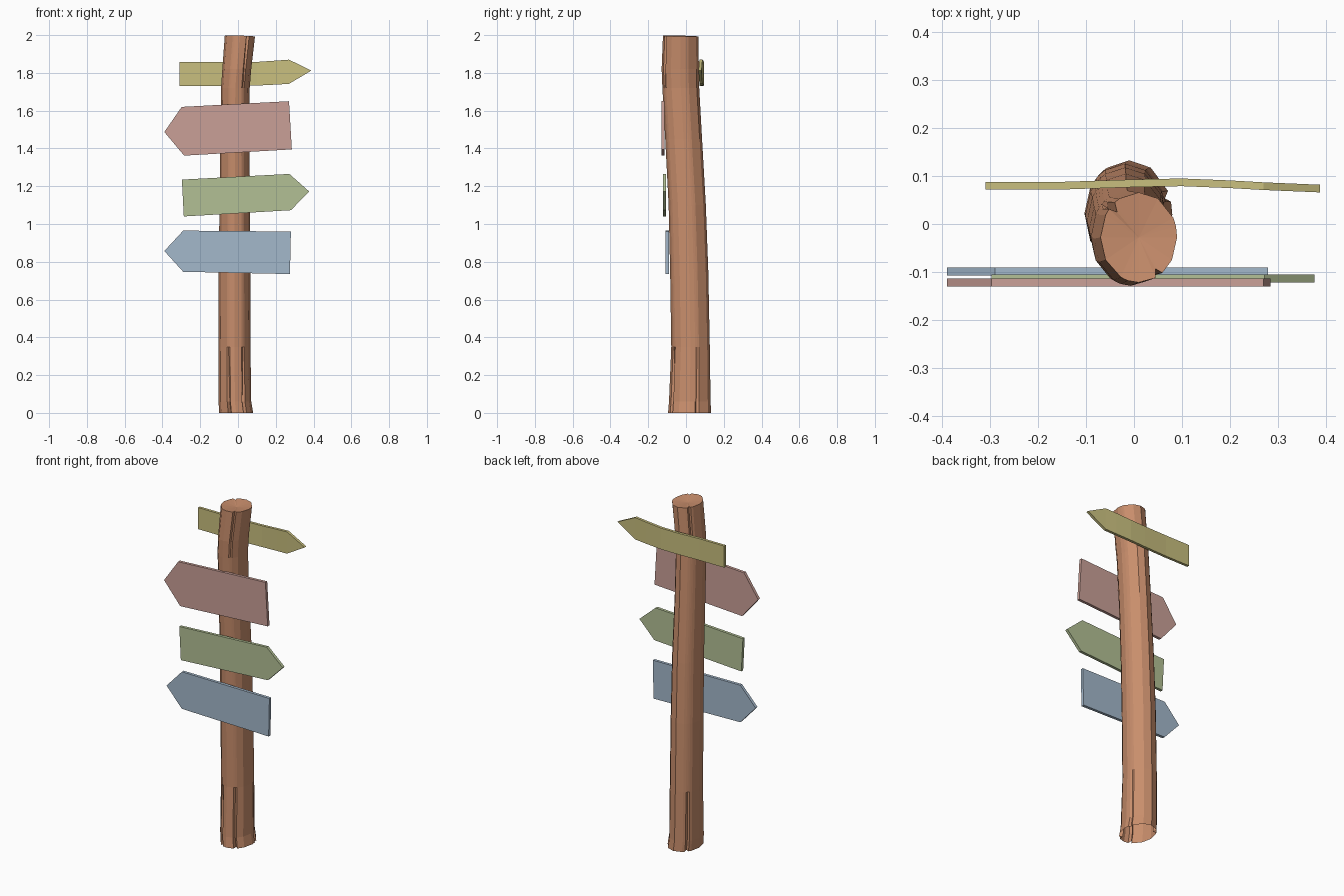
import bpy, bmesh
from math import cos, sin, radians

if "Cube" in bpy.data.objects:
    bpy.data.objects.remove(bpy.data.objects["Cube"])


def finish(bm, name, color):
    bmesh.ops.recalc_face_normals(bm, faces=bm.faces)
    me = bpy.data.meshes.new(name)
    bm.to_mesh(me)
    bm.free()
    ob = bpy.data.objects.new(name, me)
    bpy.context.collection.objects.link(ob)
    mat = bpy.data.materials.new(name + "_paint")
    mat.diffuse_color = (*color, 1)
    mat.use_nodes = True
    mat.node_tree.nodes["Principled BSDF"].inputs["Base Color"].default_value = mat.diffuse_color
    me.materials.append(mat)
    return ob


# Leaning post: rings of (z, x min, x max, y min, y max)
rings = [(0, -.10, .08, -.095, .133), (.06, -.103, .07, -.09, .13),
         (.35, -.103, .066, -.078, .126), (.75, -.102, .065, -.084, .118),
         (1.1, -.098, .064, -.092, .105), (1.45, -.094, .06, -.11, .085),
         (1.72, -.09, .062, -.125, .07), (1.82, -.083, .07, -.129, .068),
         (2.0, -.07, .09, -.122, .066)]
# Splits in the wood: angle -> (depth at bottom, depth at top)
splits = {248: (.22, 0), 302: (.2, .18), 135: (.2, .2), 20: (.12, 0)}
angles = [a for a in range(0, 360, 30) if all(abs(a - s) > 11 for s in splits)]
for s in splits:
    angles += [s - 6, s, s + 6]
angles.sort()

bm = bmesh.new()
loops = []
for i, (z, x0, x1, y0, y1) in enumerate(rings):
    cx, cy, rx, ry = (x0 + x1) / 2, (y0 + y1) / 2, (x1 - x0) / 2, (y1 - y0) / 2
    loop = []
    for a in angles:
        low, high = splits.get(a, (0, 0))
        k = 1 - (low if i == 0 else low * .8 if i == 1 else high if i == 8 else high * .4 if i == 7 else 0)
        c, s = cos(radians(a)), sin(radians(a))
        tilt = -.005 * (1 + .5 * c + .5 * s) if i == 8 else 0
        loop.append(bm.verts.new((cx + rx * k * c, cy + ry * k * s, z + tilt)))
    loops.append(loop)
n = len(angles)
for lo, hi in zip(loops, loops[1:]):
    for j in range(n):
        bm.faces.new((lo[j], lo[(j + 1) % n], hi[(j + 1) % n], hi[j]))
# Cut top of the post; the bottom stays open
mid = bm.verts.new((.01, -.028, 1.985))
for j in range(n):
    bm.faces.new((loops[-1][j], loops[-1][(j + 1) % n], mid))
finish(bm, "post", (.58, .27, .15))


# Arrow board from columns of (upper x, upper z, lower x, lower z, front y), ending in a tip (x, z, y)
def board(name, columns, tip, thickness, color):
    bm = bmesh.new()
    sides = []
    for d in (0, thickness):
        top = [bm.verts.new((c[0], c[4] + d, c[1])) for c in columns]
        low = [bm.verts.new((c[2], c[4] + d, c[3])) for c in columns]
        point = bm.verts.new((tip[0], tip[2] + d, tip[1]))
        for j in range(len(columns) - 1):
            bm.faces.new((top[j], low[j], low[j + 1], top[j + 1]))
        bm.faces.new((top[-1], low[-1], point))
        sides.append(top + [point] + low[::-1])
    f, b = sides
    for j in range(len(f)):
        k = (j + 1) % len(f)
        bm.faces.new((f[j], f[k], b[k], b[j]))
    return finish(bm, name, color)


# Three flat boards on the front
board("lower_sign", [(.28, .96, .275, .735, -.108), (-.29, .965, -.29, .747, -.108)],
      (-.39, .857, -.108), .017, (.37, .48, .60))
board("middle_sign", [(-.297, 1.235, -.287, 1.04, -.122), (.272, 1.265, .28, 1.073, -.122)],
      (.377, 1.172, -.122), .017, (.45, .53, .30))
board("upper_sign", [(.27, 1.65, .285, 1.395, -.131), (-.298, 1.62, -.285, 1.362, -.131)],
      (-.39, 1.487, -.131), .017, (.59, .35, .31))

# Narrow warped board on the back
board("top_sign", [(-.31, 1.858, -.31, 1.731, .072), (-.15, 1.858, -.15, 1.731, .072),
                   (0, 1.856, 0, 1.731, .077), (.1, 1.858, .1, 1.733, .079),
                   (.2, 1.865, .2, 1.738, .075), (.27, 1.87, .27, 1.742, .071)],
      (.388, 1.812, .066), .016, (.58, .52, .21))
